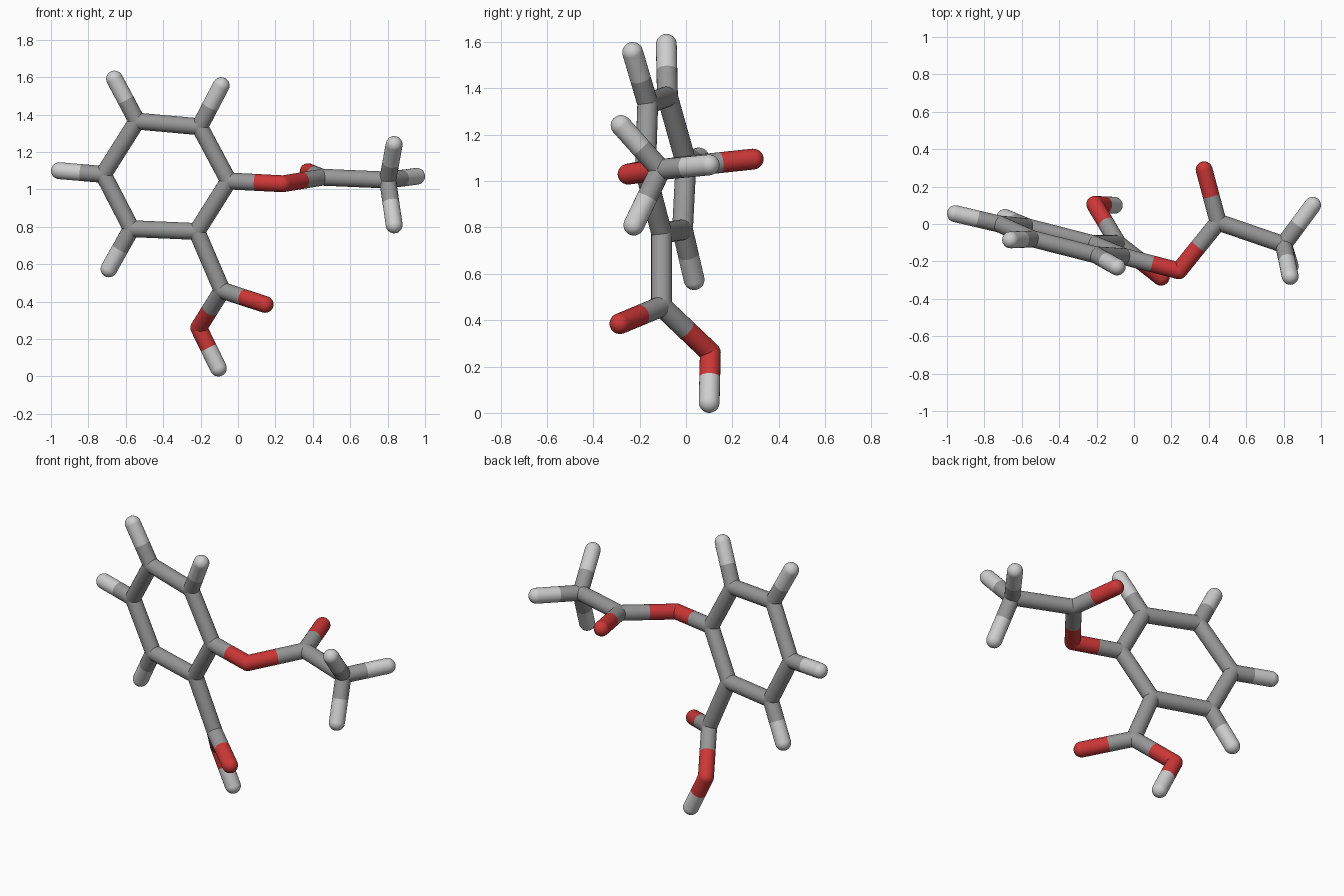
import bpy
import bmesh
from mathutils import Vector, Matrix

RADIUS = 0.045
SIDES = 24

cube = bpy.data.objects.get("Cube")
if cube:
    bpy.data.objects.remove(cube, do_unlink=True)


def make_material(name, colour):
    mat = bpy.data.materials.new(name)
    mat.use_nodes = True
    mat.diffuse_color = colour
    mat.node_tree.nodes["Principled BSDF"].inputs["Base Color"].default_value = colour
    return mat


grey = make_material("carbon grey", (0.31, 0.31, 0.31, 1))
white = make_material("hydrogen white", (0.62, 0.62, 0.62, 1))
red = make_material("oxygen red", (0.61, 0.038, 0.038, 1))

# Joints and tips: colour and centre
atoms = {
    "ring_ester": (grey, (-0.05, -0.175, 1.045)),
    "ring_acid": (grey, (-0.22, -0.105, 0.775)),
    "ring_low": (grey, (-0.57, -0.015, 0.79)),
    "ring_side": (grey, (-0.72, 0.00, 1.08)),
    "ring_top": (grey, (-0.54, -0.08, 1.365)),
    "ring_high": (grey, (-0.205, -0.165, 1.335)),
    "ring_low_tip": (white, (-0.69, 0.035, 0.575)),
    "ring_side_tip": (white, (-0.955, 0.055, 1.10)),
    "ring_top_tip": (white, (-0.66, -0.085, 1.59)),
    "ring_high_tip": (white, (-0.09, -0.23, 1.555)),
    "ester_oxygen": (red, (0.24, -0.25, 1.03)),
    "ester_carbon": (grey, (0.45, 0.01, 1.065)),
    "ester_oxygen_tip": (red, (0.375, 0.29, 1.095)),
    "methyl_carbon": (grey, (0.80, -0.11, 1.05)),
    "methyl_upper_tip": (white, (0.835, -0.28, 1.24)),
    "methyl_lower_tip": (white, (0.835, -0.225, 0.81)),
    "methyl_back_tip": (white, (0.955, 0.10, 1.07)),
    "acid_carbon": (grey, (-0.085, -0.105, 0.46)),
    "acid_oxygen_tip": (red, (0.145, -0.285, 0.385)),
    "acid_oxygen": (red, (-0.21, 0.105, 0.26)),
    "acid_hydrogen_tip": (white, (-0.105, 0.10, 0.045)),
}

# Sticks: the ring, its tips, then the two side chains
ring = ["ring_ester", "ring_acid", "ring_low", "ring_side", "ring_top", "ring_high"]
bonds = list(zip(ring, ring[1:] + ring[:1]))
bonds += [(name, name + "_tip") for name in ring[2:]]
bonds += [
    ("ring_ester", "ester_oxygen"),
    ("ester_oxygen", "ester_carbon"),
    ("ester_carbon", "ester_oxygen_tip"),
    ("ester_carbon", "methyl_carbon"),
    ("methyl_carbon", "methyl_upper_tip"),
    ("methyl_carbon", "methyl_lower_tip"),
    ("methyl_carbon", "methyl_back_tip"),
    ("ring_acid", "acid_carbon"),
    ("acid_carbon", "acid_oxygen_tip"),
    ("acid_carbon", "acid_oxygen"),
    ("acid_oxygen", "acid_hydrogen_tip"),
]


def build_atom(name, mat, centre, neighbours):
    """Round joint with an open tube reaching halfway to each neighbour."""
    bm = bmesh.new()
    for i, other in enumerate(neighbours):
        half = (other - centre) / 2
        turn = half.to_track_quat("Z", "Y").to_matrix().to_4x4()
        if i == 0:
            bmesh.ops.create_uvsphere(bm, u_segments=SIDES, v_segments=SIDES // 2,
                                      radius=RADIUS, matrix=turn)
        bmesh.ops.create_cone(bm, cap_ends=False, segments=SIDES,
                              radius1=RADIUS, radius2=RADIUS, depth=half.length,
                              matrix=Matrix.Translation(half / 2) @ turn)
    for face in bm.faces:
        face.smooth = True
    mesh = bpy.data.meshes.new(name)
    bm.to_mesh(mesh)
    bm.free()
    mesh.materials.append(mat)
    obj = bpy.data.objects.new(name, mesh)
    obj.location = centre
    bpy.context.collection.objects.link(obj)


for name, (mat, centre) in atoms.items():
    linked = [b if a == name else a for a, b in bonds if name in (a, b)]
    build_atom(name, mat, Vector(centre), [Vector(atoms[n][1]) for n in linked])
